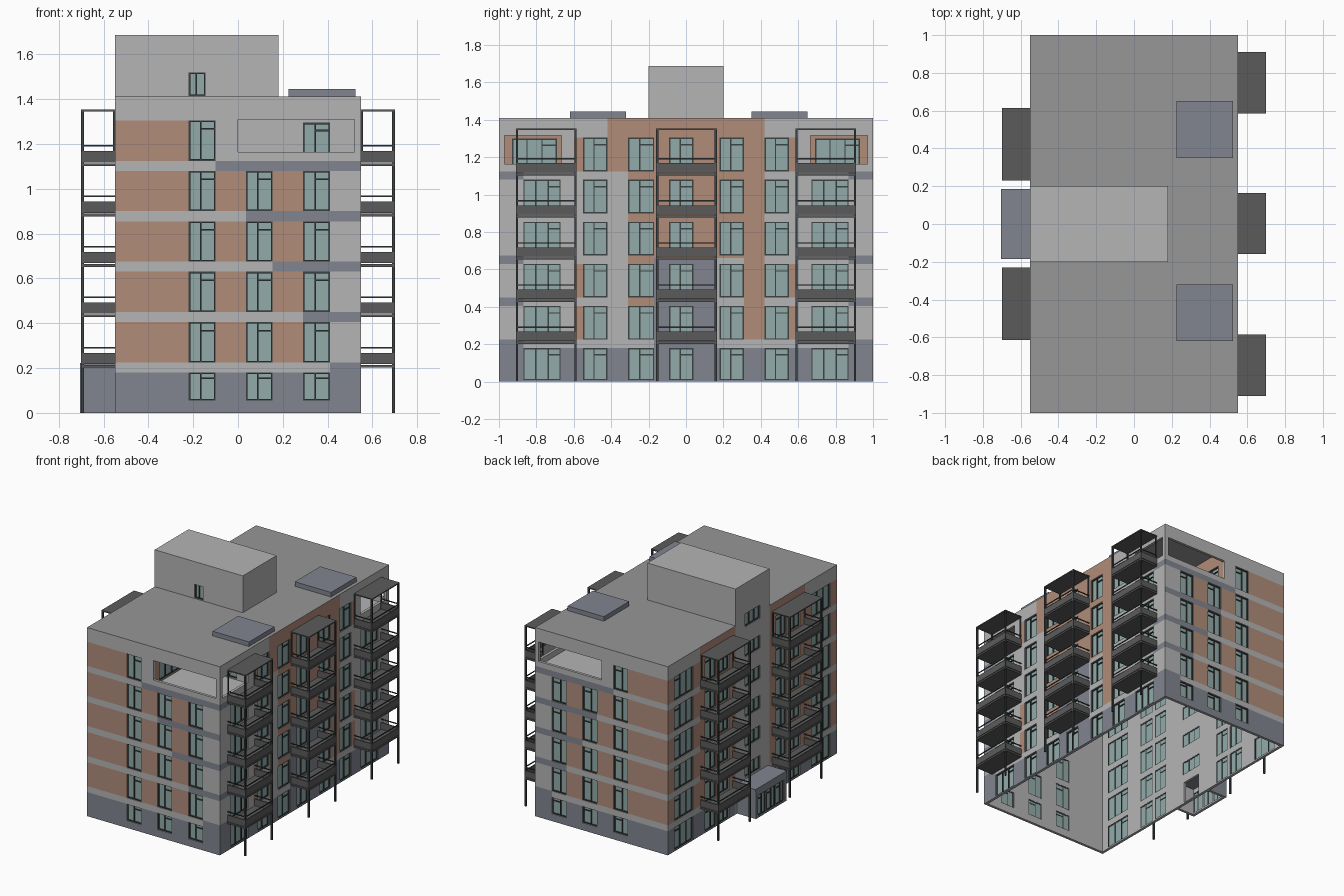
import bpy, bmesh
from mathutils import Vector

if "Cube" in bpy.data.objects:
    bpy.data.objects.remove(bpy.data.objects["Cube"])


def material(name, rgb):
    m = bpy.data.materials.new(name)
    m.diffuse_color = (*rgb, 1)
    m.use_nodes = True
    m.node_tree.nodes["Principled BSDF"].inputs["Base Color"].default_value = m.diffuse_color
    return m


GREY = material("light_grey", (.46, .46, .46))
ORANGE = material("terracotta", (.44, .265, .195))
BLUE = material("slate", (.22, .235, .28))
GLASS = material("glass", (.29, .41, .40))
FRAME = material("frame", (.045, .055, .055))
DARK = material("balcony_grey", (.105, .105, .105))
ROOF = material("roof_grey", (.31, .31, .31))
G, O, B = 0, 1, 2
F, H, T = .225, .18, .02          # storey height, window height, wall thickness


def finish(bm, name, *mats):
    me = bpy.data.meshes.new(name)
    bm.to_mesh(me)
    bm.free()
    for m in mats:
        me.materials.append(m)
    bpy.context.collection.objects.link(bpy.data.objects.new(name, me))


def quad(bm, pts, want, mat=0):
    f = bm.faces.new([bm.verts.new(p) for p in pts])
    f.normal_update()
    if f.normal.dot(Vector(want)) < 0:
        f.normal_flip()
    f.material_index = mat


def box(bm, a, b):
    lo = [min(p, q) for p, q in zip(a, b)]
    hi = [max(p, q) for p, q in zip(a, b)]
    vs = bmesh.ops.create_cube(bm, size=1)["verts"]
    for v in vs:
        v.co = [hi[i] if v.co[i] > 0 else lo[i] for i in range(3)]


def solid(name, mat, *boxes):
    bm = bmesh.new()
    for a, b in boxes:
        box(bm, a, b)
    finish(bm, name, mat)


def wall(name, plane, span, heights, windows, colour, openings=(), cuts=(), skip=None):
    """Wall with coloured cells, pierced openings and glazed windows."""
    axis, pos, sgn = plane

    def P(u, z, d=0):
        return (pos - sgn * d, u, z) if axis == "x" else (u, pos - sgn * d, z)

    n = Vector(P(0, 0, -1)) - Vector(P(0, 0, 0))
    holes = list(windows) + list(openings)
    us = {*span, *cuts, *[h[i] for h in holes for i in (0, 1)]}
    zs = {*heights, .66, 1.41, *[F * k for k in range(7)], *[F * k + H for k in range(6)],
          *[h[i] for h in holes for i in (2, 3)]}
    us = sorted({round(u, 4) for u in us if span[0] <= u <= span[1]})
    zs = sorted({round(z, 4) for z in zs if heights[0] <= z <= heights[1]})
    bm = bmesh.new()
    for a, b in zip(us, us[1:]):
        for c, d in zip(zs, zs[1:]):
            u, z = (a + b) / 2, (c + d) / 2
            if any(h[0] < u < h[1] and h[2] < z < h[3] for h in holes) or (skip and skip(u, z)):
                continue
            quad(bm, [P(a, c), P(b, c), P(b, d), P(a, d)], n, colour(u, z))
            quad(bm, [P(a, c, T), P(b, c, T), P(b, d, T), P(a, d, T)], -n)
    for a, b, c, d in holes:                        # reveals
        mid = Vector(P((a + b) / 2, (c + d) / 2, T / 2))
        for p, q in (((a, c), (b, c)), ((b, c), (b, d)), ((b, d), (a, d)), ((a, d), (a, c))):
            pts = [P(*p), P(*q), P(*q, T), P(*p, T)]
            quad(bm, pts, mid - sum((Vector(x) for x in pts), Vector()) / 4)
    quad(bm, [P(us[0], zs[0]), P(us[-1], zs[0]), P(us[-1], zs[0], T), P(us[0], zs[0], T)], (0, 0, -1))
    finish(bm, name, GREY, ORANGE, BLUE)
    if not windows:
        return
    glass, frame, w = bmesh.new(), bmesh.new(), .007
    for a, b, c, d in windows:
        box(glass, P(a, c, .012), P(b, d, .016))
        bars = [(a, a + w, c, d), (b - w, b, c, d), (a, b, c, c + w), (a, b, d - w, d)]
        stops = (1 / 3, 2 / 3) if b - a > .15 else (.45,)
        bars += [(a + (b - a) * s - w / 2, a + (b - a) * s + w / 2, c, d) for s in stops]
        if d - c > .12:                             # transom in the last pane
            t = c + (d - c) * .79
            bars.append((a + (b - a) * stops[-1], b, t - w / 2, t + w / 2))
        for e, f, g, h in bars:
            box(frame, P(e, g, .005), P(f, h, .018))
    finish(glass, name + "_glass", GLASS)
    finish(frame, name + "_window_frames", FRAME)


# Colour layouts of the facades
def end_colour(x, z):
    f = int(z / F)
    if z > 1.305:
        return G
    if z - f * F > H:
        return B if x > (.41, .29, .155, .035, -.1)[f] else G
    return B if f == 0 else O if x < (-.22 if f == 5 else .29) else G


def right_colour(y, z):
    f, a = int(z / F), abs(y)
    band = z - f * F > H
    if f == 0:
        return B if not band or a > .87 or -.17 < y < .16 else G
    if z > 1.125:
        return O if a < .42 or (z < 1.305 and a < .6) else G
    if a > .6:
        return B if band and a > .87 and f in (1, 2, 4) else G
    if -.42 < y < -.31:
        return G
    if -.17 < y < .16:
        return B if z < .66 else O
    if .16 < y < .31:
        return O if z > .66 else G
    return O if a < .42 or (z < .66 and not band) else G


def left_colour(y, z):
    f, a = int(z / F), abs(y)
    if a < .2:
        return G
    if f == 0:
        return B if z < H else G
    return G if a > .62 and (z > 1.305 or z - f * F > H) else O


# End walls and corner terraces, mirrored front to back
cols = [(-.22, -.1), (.035, .155), (.29, .41)]
wins = [(a, b, .055 if k == 0 else k * F, k * F + H) for k in range(5) for a, b in cols]
wins.append((-.22, -.1, 5 * F, 5 * F + H))
for s, tag in ((-1, "front"), (1, "back")):
    wall(tag + "_wall", ("y", s, s), (-.55, .55), (0, 1.41), wins, end_colour,
         [(0, .52, 1.165, 1.31)])
    y0, y1 = sorted((s * .99, s * .6))
    w0, w1 = sorted((s * .93, s * .69))
    wall(tag + "_terrace_side_wall", ("x", 0, 1), (y0, y1), (1.12, 1.405),
         [(w0, w1, 1.13, 1.3)], lambda u, z: O)
    wall(tag + "_terrace_inner_wall", ("y", s * .6, s), (0, .54), (1.12, 1.405),
         [(.29, .41, 1.13, 1.295)], lambda u, z: G)
    solid(tag + "_terrace_floor", GREY, ((0, y0, 1.11), (.535, y1, 1.122)))

# Right long wall
cols = [(-.87, -.67), (-.55, -.42), (-.31, -.17), (-.09, .04), (.18, .31), (.42, .55), (.67, .87)]
wins = [(a, b, max(k * F, .008), k * F + H) for k in range(6) for a, b in cols
        if k < 5 or abs(a + b) < 1.2]
wall("right_wall", ("x", .55, 1), (-1, 1), (0, 1.41), wins, right_colour,
     [(-.97, -.665, 1.165, 1.315), (.665, .97, 1.165, 1.315)], (-.6, .6, -.17, .16))

# Left long wall with the stair tower strip
cols = [(.28, .4), (.43, .56), (.7, .92)]
cols += [(-b, -a) for a, b in cols]
wins = [(a, b, max(k * F, .008), k * F + H) for k in range(6) for a, b in cols]
wins += [(-.09, .09, .235 + k * F, .335 + k * F) for k in range(6)]
wall("left_wall", ("x", -.55, -1), (-1, 1), (0, 1.685), wins, left_colour,
     [(-.08, .08, .008, .17)], (-.2, .2, -.62, .62), lambda u, z: z > 1.41 and abs(u) > .2)

# Flat roof, stair head and skylights
solid("flat_roof", ROOF, ((-.53, -1, 1.405), (.55, 1, 1.411)),
      ((-.55, -1, 1.405), (-.53, -.2, 1.411)), ((-.55, .2, 1.405), (-.53, 1, 1.411)))
plain = lambda u, z: G
wall("stair_head_front", ("y", -.2, -1), (-.55, .18), (1.41, 1.685),
     [(-.22, -.145, 1.415, 1.52)], plain)
wall("stair_head_back", ("y", .2, 1), (-.55, .18), (1.41, 1.685), [], plain)
wall("stair_head_side", ("x", .18, 1), (-.2, .2), (1.41, 1.685), [], plain)
solid("stair_head_roof", GREY, ((-.55, -.2, 1.675), (.18, .2, 1.687)))
solid("skylights", BLUE, ((.225, .35, 1.41), (.525, .65, 1.445)),
      ((.225, -.62, 1.41), (.525, -.32, 1.445)))

# Entrance porch
slate = lambda u, z: B
wall("porch_front", ("x", -.705, -1), (-.18, .18), (0, .21),
     [(-.155, -.06, .01, .17), (-.05, .05, .01, .17), (.06, .155, .01, .17)], slate)
for s, tag in ((-1, "front"), (1, "back")):
    wall("porch_side_" + tag, ("y", s * .18, s), (-.705, -.55), (0, .21), [], slate)
solid("porch_roof", BLUE, ((-.705, -.185, .205), (-.55, .185, .222)))


# Balcony stacks: slab, parapet, rail, posts and canopy
def balcony_stack(name, s, y0, y1):
    xi, xo, t = s * .55, s * .7, s * .008
    panels, rails = [], []
    for k in range(1, 6):
        z = k * F - .015
        panels.append(((xi, y0, z - .008), (xo, y1, z + .004)))
        r = .005
        for dst, a, b, w in ((panels, z + .008, z + .058, .008), (rails, z + .078, z + .085, r)):
            dst.append(((xo - s * w, y0, a), (xo, y1, b)))
            dst.append(((xi, y0, a), (xo, y0 + w, b)))
            dst.append(((xi, y1 - w, a), (xo, y1, b)))
    panels.append(((xi, y0, 1.345), (xo, y1, 1.353)))
    for y in (y0, y1 - .012):
        rails.append(((xo - s * .012, y, 0), (xo, y + .012, 1.347)))
        rails.append(((xi, y, 1.12), (xi + s * .008, y + .008, 1.347)))
    solid(name, DARK, *panels)
    solid(name + "_rails", FRAME, *rails)


for i, (s, y0, y1) in enumerate(((1, -.91, -.585), (1, -.16, .165), (1, .585, .91),
                                 (-1, -.615, -.23), (-1, .23, .615))):
    balcony_stack(f"balcony_stack_{i + 1}", s, y0, y1)
